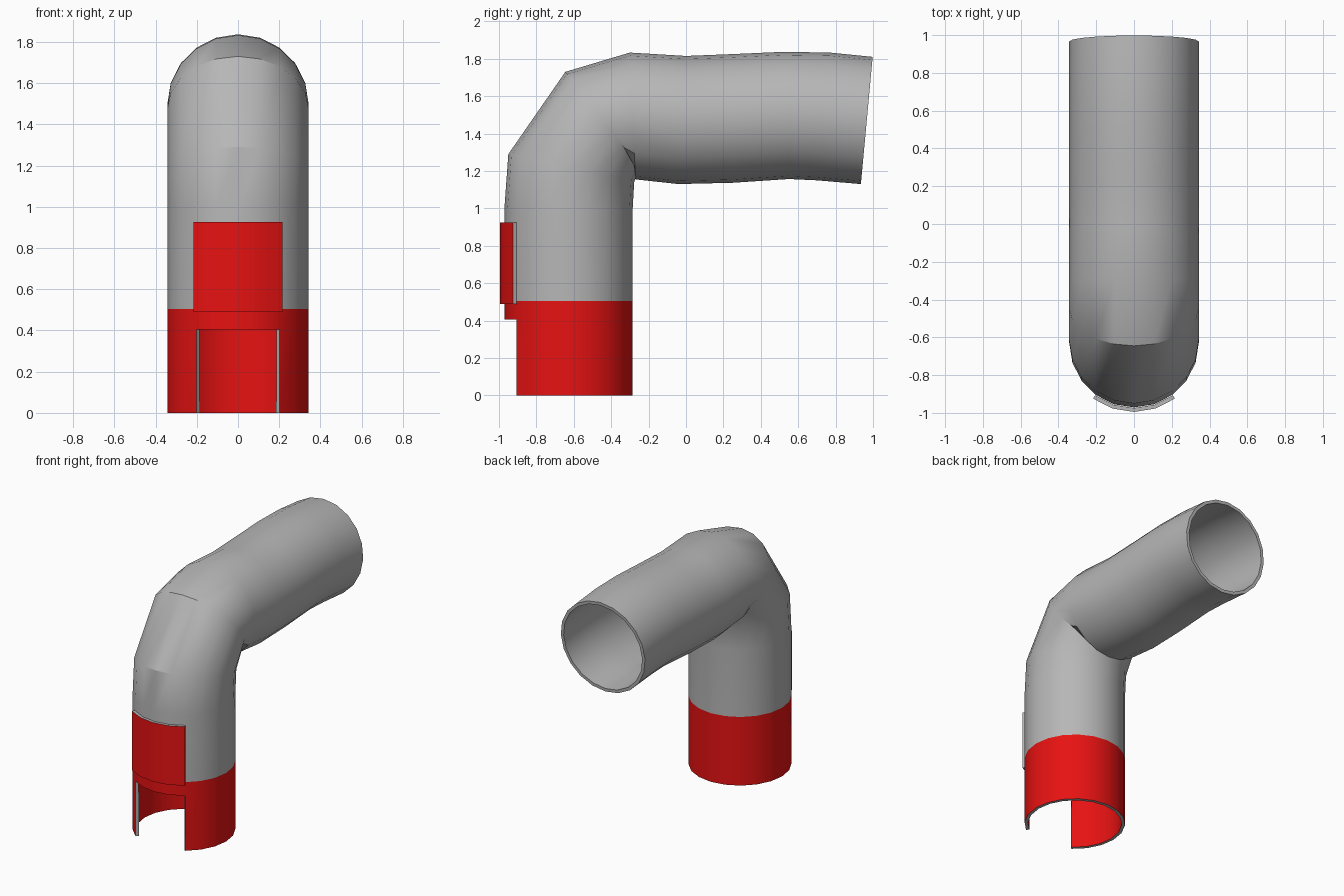
import bpy, bmesh
from math import sin, cos, pi
from mathutils import Vector

cube = bpy.data.objects.get("Cube")
if cube:
    bpy.data.objects.remove(cube)

SIDES = 20
RADIUS = 0.343
AXIS_Y = -0.628


def material(name, color):
    m = bpy.data.materials.new(name)
    m.use_nodes = True
    m.diffuse_color = color
    m.node_tree.nodes["Principled BSDF"].inputs["Base Color"].default_value = color
    return m


# Rim faces take the next slot, so cut edges are always grey
MATERIALS = [material("red", (0.8, 0.006, 0.006, 1)), material("grey", (0.47, 0.47, 0.47, 1))]


def sheet(name, sections, steps, width, keep, slot, thickness, closed):
    """Skin a row of cross-sections, each given by its outer and inner (y, z) points."""
    bm = bmesh.new()
    rings = []
    for outer, inner in sections:
        a, b = Vector((0, *outer)), Vector((0, *inner))
        mid, up = (a + b) / 2, (a - b) / 2
        rings.append([bm.verts.new(mid + up * cos(t) + Vector((width * sin(t), 0, 0)))
                      for t in (2 * pi * s / SIDES for s in steps)])
    count = len(steps)
    for i in range(len(rings) - 1):
        for j in range(count if closed else count - 1):
            if not keep(i, j):
                continue
            k = (j + 1) % count
            face = bm.faces.new((rings[i][j], rings[i][k], rings[i + 1][k], rings[i + 1][j]))
            face.material_index = slot(i)
    loose = [v for v in bm.verts if not v.link_faces]
    bmesh.ops.delete(bm, geom=loose, context='VERTS')
    mesh = bpy.data.meshes.new(name)
    bm.to_mesh(mesh)
    bm.free()
    for m in MATERIALS:
        mesh.materials.append(m)
    obj = bpy.data.objects.new(name, mesh)
    bpy.context.collection.objects.link(obj)

    # Wall thickness, inwards
    wall = obj.modifiers.new("wall", 'SOLIDIFY')
    wall.thickness = thickness
    wall.offset = -1
    wall.material_offset_rim = 1
    bpy.context.view_layer.objects.active = obj
    obj.select_set(True)
    bpy.ops.object.modifier_apply(modifier=wall.name)
    bpy.ops.object.shade_smooth_by_angle(angle=pi / 6)
    obj.select_set(False)
    return obj


def level(z, radius):
    return (AXIS_Y - radius, z), (AXIS_Y + radius, z)


# Bent pipe: upright part, elbow, slightly wavy horizontal part
pipe = [level(z, RADIUS) for z in (0, 0.405, 0.505, 1.0)] + [
    ((-0.95, 1.29), (-0.277, 1.14)),
    ((-0.645, 1.73), (-0.25, 1.22)),
    ((-0.30, 1.833), (-0.27, 1.155)),
    ((0.0, 1.815), (-0.04, 1.13)),
    ((0.25, 1.825), (0.25, 1.137)),
    ((0.52, 1.837), (0.55, 1.157)),
    ((0.77, 1.833), (0.70, 1.15)),
    ((0.998, 1.81), (0.935, 1.13)),
]

# The lowest band is open at the front; the two lowest bands are red
sheet("bent_pipe", pipe, range(SIDES), RADIUS,
      lambda i, j: i > 0 or 2 <= j < SIDES - 2,
      lambda i: 0 if i < 2 else 1, 0.023, True)

# Curved plate on the front
sheet("front_plate", [level(z, 0.367) for z in (0.49, 0.925)], range(-2, 3), 0.367,
      lambda i, j: True, lambda i: 0, 0.021, False)
